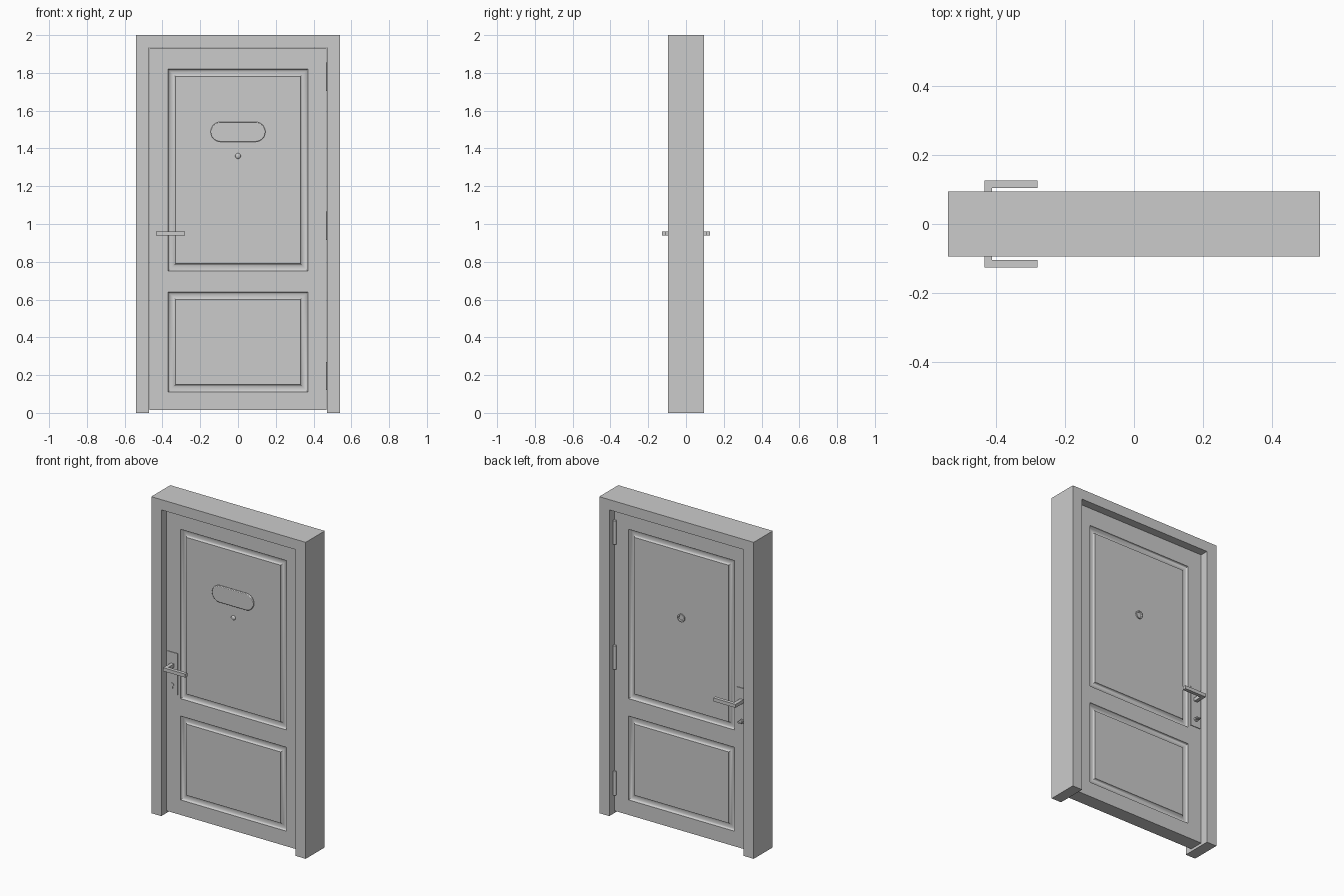
import bpy, bmesh, math
from mathutils import Matrix, Vector

if "Cube" in bpy.data.objects:
    bpy.data.objects.remove(bpy.data.objects["Cube"])

FACE = 0.045      # half thickness of the door leaf
LOCK_X = -0.425   # centre line of the lock hardware


def finish(bm, name, smooth=False):
    bmesh.ops.remove_doubles(bm, verts=bm.verts, dist=1e-5)
    bmesh.ops.recalc_face_normals(bm, faces=bm.faces)
    me = bpy.data.meshes.new(name)
    bm.to_mesh(me)
    bm.free()
    ob = bpy.data.objects.new(name, me)
    bpy.context.collection.objects.link(ob)
    if smooth:
        bpy.ops.object.select_all(action='DESELECT')
        ob.select_set(True)
        bpy.context.view_layer.objects.active = ob
        bpy.ops.object.shade_smooth_by_angle(angle=math.radians(35))
    return ob


def prism(bm, outline, y0, y1):
    """Extrude an (x, z) outline from y0 to y1."""
    face = bm.faces.new([bm.verts.new((x, y0, z)) for x, z in outline])
    ext = bmesh.ops.extrude_face_region(bm, geom=[face])
    moved = [v for v in ext['geom'] if isinstance(v, bmesh.types.BMVert)]
    bmesh.ops.translate(bm, verts=moved, vec=(0, y1 - y0, 0))


def rect(x0, x1, z0, z1):
    return [(x0, z0), (x1, z0), (x1, z1), (x0, z1)]


def circle(cx, cz, r, n=24):
    return [(cx + r * math.cos(2 * math.pi * i / n),
             cz + r * math.sin(2 * math.pi * i / n)) for i in range(n)]


def stadium(cz, half, r, n=16):
    pts = []
    for side, start in ((1, -math.pi / 2), (-1, math.pi / 2)):
        for i in range(n + 1):
            a = start + math.pi * i / n
            pts.append((side * (half - r) + r * math.cos(a), cz + r * math.sin(a)))
    return pts


def part(name, outline, y0, y1, smooth=False):
    bm = bmesh.new()
    prism(bm, outline, y0, y1)
    return finish(bm, name, smooth)


# Frame: two jambs and a head in one profile
part("door_frame", [(-0.54, 0), (-0.47, 0), (-0.47, 1.935), (0.47, 1.935),
                    (0.47, 0), (0.54, 0), (0.54, 2), (-0.54, 2)], -0.095, 0.095)

# Door leaf with half-round grooves outlining two panels on both faces
GROOVE_W, GROOVE_D, STEPS = 0.04, 0.015, 10
xs = [-0.468, -0.37, 0.37, 0.468]
zs = [0.015, 0.11, 0.64, 0.75, 1.82, 1.933]
bm = bmesh.new()


def quad(*pts):
    bm.faces.new([bm.verts.new(p) for p in pts])


for s in (-1, 1):
    for i in range(3):
        for j in range(5):
            x0, x1, z0, z1 = xs[i], xs[i + 1], zs[j], zs[j + 1]
            if i != 1 or j not in (1, 3):
                quad(*[(x, s * FACE, z) for x, z in rect(x0, x1, z0, z1)])
                continue
            rings = []
            for k in range(STEPS + 1):
                a = math.pi * k / STEPS
                g = GROOVE_W * (1 - math.cos(a)) / 2
                y = s * (FACE - GROOVE_D * math.sin(a))
                rings.append([(x, y, z) for x, z in rect(x0 + g, x1 - g, z0 + g, z1 - g)])
            for r0, r1 in zip(rings, rings[1:]):
                for c in range(4):
                    d = (c + 1) % 4
                    quad(r0[c], r0[d], r1[d], r1[c])
            quad(*rings[-1])
for i in range(3):
    for z in (zs[0], zs[-1]):
        quad((xs[i], -FACE, z), (xs[i + 1], -FACE, z), (xs[i + 1], FACE, z), (xs[i], FACE, z))
for j in range(5):
    for x in (xs[0], xs[-1]):
        quad((x, -FACE, zs[j]), (x, -FACE, zs[j + 1]), (x, FACE, zs[j + 1]), (x, FACE, zs[j]))
finish(bm, "door_leaf", True)

# Lock plates and lever handles on both faces
for s, side in ((-1, "front"), (1, "back")):
    part(side + "_lock_plate", rect(LOCK_X - 0.037, LOCK_X + 0.037, 0.77, 1.03),
         s * (FACE - 0.002), s * (FACE + 0.004))
    bm = bmesh.new()
    lever = [(-0.435, FACE), (-0.412, FACE), (-0.412, 0.105),
             (-0.28, 0.105), (-0.28, 0.127), (-0.435, 0.127)]
    face = bm.faces.new([bm.verts.new((x, s * y, 0.938)) for x, y in lever])
    ext = bmesh.ops.extrude_face_region(bm, geom=[face])
    bmesh.ops.translate(bm, vec=(0, 0, 0.022),
                        verts=[v for v in ext['geom'] if isinstance(v, bmesh.types.BMVert)])
    finish(bm, side + "_lever_handle")

# Key cylinder in front, thumb turn behind
part("key_cylinder", circle(LOCK_X, 0.826, 0.011) , -FACE, -FACE - 0.008, True)
part("key_cylinder_tail", rect(LOCK_X - 0.005, LOCK_X + 0.005, 0.803, 0.822), -FACE, -FACE - 0.008)
part("thumb_turn_base", circle(LOCK_X, 0.82, 0.014), FACE, FACE + 0.012, True)
part("thumb_turn_grip", rect(LOCK_X - 0.012, LOCK_X + 0.012, 0.816, 0.824), FACE, FACE + 0.03)

# Oval number plate: thin plate with a bevelled rim
plate = part("number_plate", stadium(1.488, 0.145, 0.053), -FACE + 0.002, -FACE - 0.01, True)
bev = plate.modifiers.new("rim", 'BEVEL')
bev.width, bev.segments, bev.limit_method = 0.004, 2, 'ANGLE'
bev.angle_limit = math.radians(50)

# Peephole: domed lens in front, ring behind
bm = bmesh.new()
bmesh.ops.create_uvsphere(bm, u_segments=20, v_segments=12, radius=0.015,
                          matrix=Matrix.Translation((0, -FACE, 1.36)) @ Matrix.Diagonal((1, 0.6, 1, 1)))
finish(bm, "peephole_lens", True)
bm = bmesh.new()
n = 28
profile = [(0.025, FACE), (0.025, FACE + 0.008), (0.018, FACE + 0.008),
           (0.014, FACE + 0.003), (0, FACE + 0.003)]
verts = [bm.verts.new((r, y, 0)) for r, y in profile]
edges = [bm.edges.new(p) for p in zip(verts, verts[1:])]
bmesh.ops.spin(bm, geom=verts + edges, cent=(0, 0, 0), axis=(0, 1, 0),
               angle=2 * math.pi, steps=n)
bmesh.ops.translate(bm, verts=bm.verts, vec=(0, 0, 1.36))
finish(bm, "peephole_ring", True)

# Hinge barrels on the back
for i, z in enumerate((0.195, 0.99, 1.78)):
    bm = bmesh.new()
    bmesh.ops.create_cone(bm, cap_ends=True, segments=16, radius1=0.01, radius2=0.01,
                          depth=0.15, matrix=Matrix.Translation(Vector((0.462, FACE + 0.006, z))))
    finish(bm, f"hinge_{i + 1}", True)
